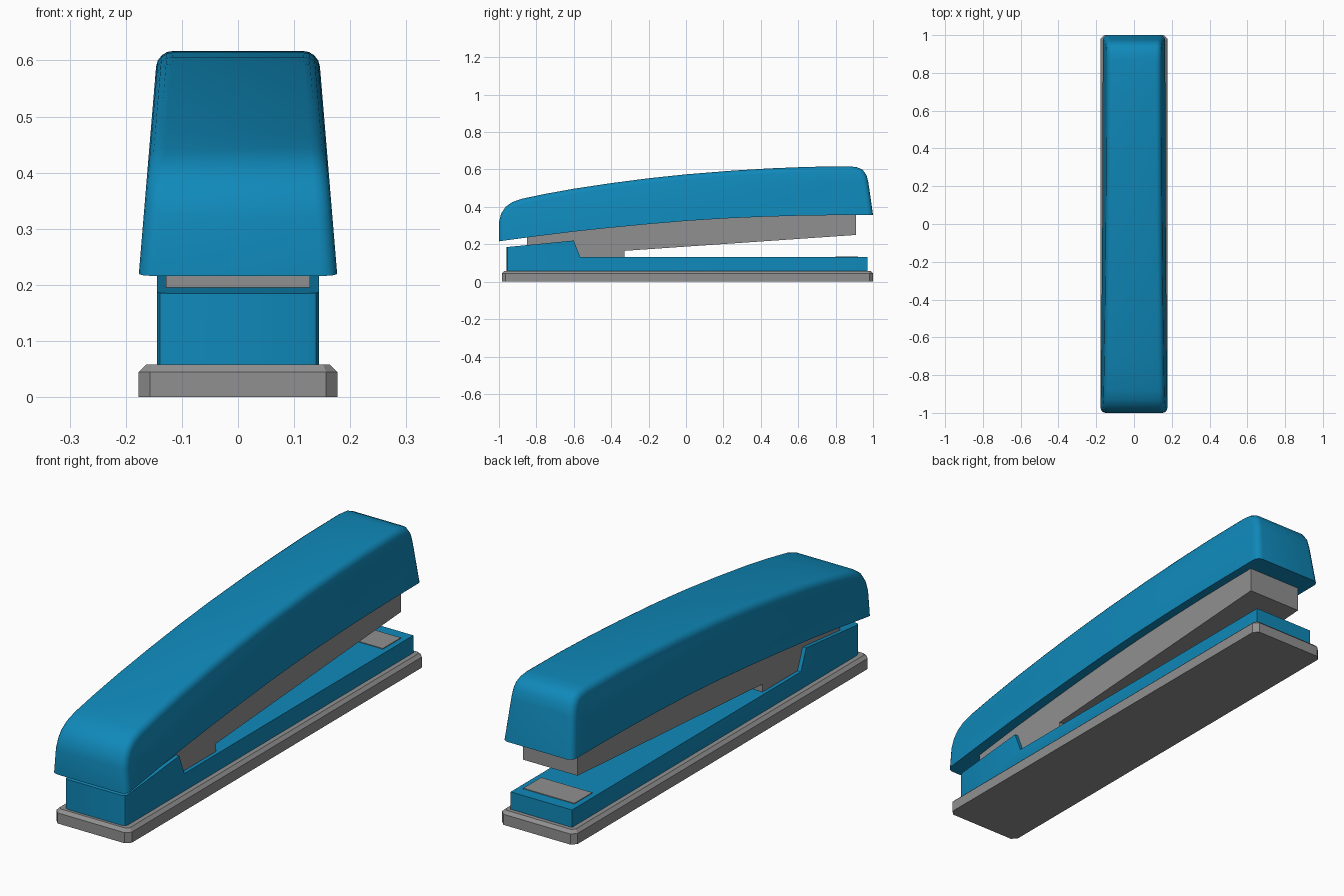
import bpy, bmesh

if "Cube" in bpy.data.objects:
    bpy.data.objects.remove(bpy.data.objects["Cube"])


def material(name, rgb):
    m = bpy.data.materials.new(name)
    m.diffuse_color = (*rgb, 1)
    m.use_nodes = True
    m.node_tree.nodes["Principled BSDF"].inputs["Base Color"].default_value = m.diffuse_color
    return m


BLUE = material("blue_plastic", (0.005, 0.25, 0.49))
GREY = material("grey_metal", (0.28, 0.28, 0.28))


def prism(profile, width):
    """Extrude a (y, z) side profile across x; width(z) gives the half width."""
    bm = bmesh.new()
    left = [bm.verts.new((-width(z), y, z)) for y, z in profile]
    right = [bm.verts.new((width(z), y, z)) for y, z in profile]
    n = len(profile)
    bm.faces.new(left)
    bm.faces.new(right[::-1])
    for i in range(n):
        j = (i + 1) % n
        bm.faces.new((left[j], left[i], right[i], right[j]))
    bmesh.ops.recalc_face_normals(bm, faces=bm.faces)
    return bm


def bevel(bm, test, offset, segments=1):
    edges = [e for e in bm.edges if test(e.verts[0].co, e.verts[1].co)]
    bmesh.ops.bevel(bm, geom=edges, offset=offset, offset_type='OFFSET',
                    segments=segments, profile=0.5, affect='EDGES', clamp_overlap=False)


def finish(name, bm, mat, smooth=None):
    bmesh.ops.recalc_face_normals(bm, faces=bm.faces)
    me = bpy.data.meshes.new(name)
    bm.to_mesh(me)
    bm.free()
    me.materials.append(mat)
    ob = bpy.data.objects.new(name, me)
    bpy.context.collection.objects.link(ob)
    if smooth:
        bpy.ops.object.select_all(action='DESELECT')
        ob.select_set(True)
        bpy.context.view_layer.objects.active = ob
        bpy.ops.object.shade_smooth_by_angle(angle=smooth)
    return ob


def vertical(a, b):
    return abs(a.x - b.x) < 1e-4 and abs(a.y - b.y) < 1e-4


# Base plate with cut corners and chamfered rim
bm = prism([(-0.985, 0), (1, 0), (1, 0.058), (-0.985, 0.058)], lambda z: 0.177)
bevel(bm, vertical, 0.02)
bevel(bm, lambda a, b: min(a.z, b.z) > 0.057, 0.013)
finish("base_plate", bm, GREY)

# Lower arm with the raised hinge block at the front
bm = prism([(-0.96, 0.055), (0.97, 0.055), (0.97, 0.132), (-0.565, 0.132),
            (-0.6, 0.22), (-0.96, 0.185)], lambda z: 0.144)
bevel(bm, lambda a, b: vertical(a, b) and a.y < -0.9, 0.018, 2)
finish("lower_arm", bm, BLUE, 0.5)

# Anvil plate
bm = prism([(0.80, 0.13), (0.92, 0.13), (0.92, 0.135), (0.80, 0.135)], lambda z: 0.12)
finish("anvil", bm, GREY)

# Staple magazine with the step near the hinge
bm = prism([(-0.85, 0.15), (-0.62, 0.125), (-0.33, 0.125), (-0.33, 0.165), (0.91, 0.25),
            (0.91, 0.40), (0, 0.36), (-0.6, 0.30), (-0.85, 0.27)], lambda z: 0.128)
finish("magazine", bm, GREY)

# Curved, tapered top cover with rounded long edges
under = [(-1, 0.216), (-0.8, 0.243), (-0.6, 0.268), (-0.4, 0.289), (-0.2, 0.308), (0, 0.325),
         (0.2, 0.338), (0.4, 0.347), (0.6, 0.353), (0.8, 0.356), (1, 0.357)]
over = [(0.975, 0.53), (0.965, 0.57), (0.945, 0.598), (0.915, 0.612), (0.87, 0.617),
        (0.65, 0.614), (0.45, 0.606), (0.25, 0.594), (0, 0.574), (-0.2, 0.553),
        (-0.4, 0.527), (-0.6, 0.497), (-0.75, 0.47), (-0.88, 0.443), (-0.93, 0.425),
        (-0.965, 0.40), (-0.988, 0.365), (-1, 0.32)]
bm = prism(under + over, lambda z: 0.177 - 0.083 * (z - 0.216))
low = {(round(y, 3), round(z, 3)) for y, z in under}


def cover_rim(a, b):
    on_low = [(round(v.y, 3), round(v.z, 3)) in low for v in (a, b)]
    return a.x * b.x > 0 and not all(on_low)


bevel(bm, cover_rim, 0.028, 4)
finish("top_cover", bm, BLUE, 0.7)
